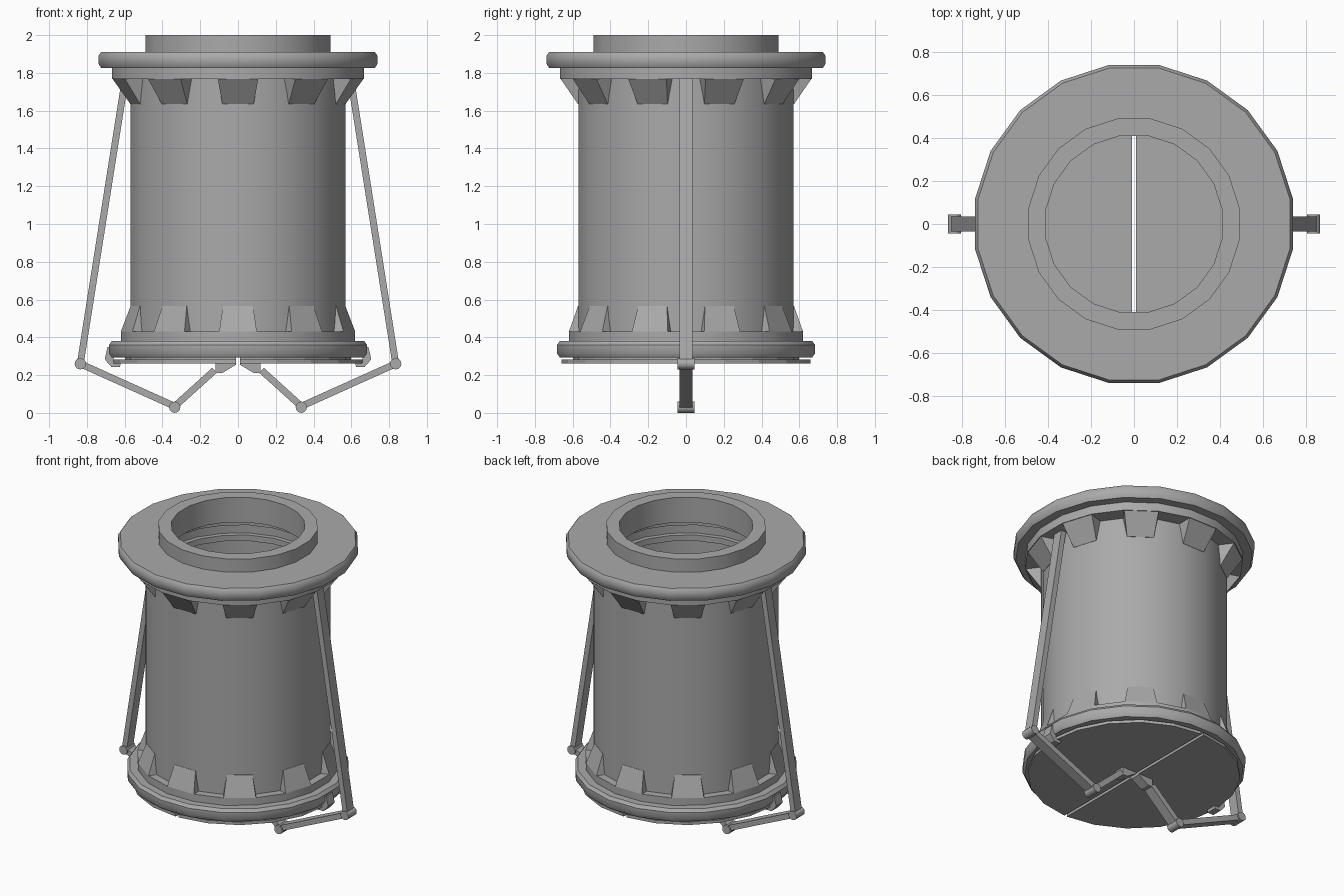
import bpy, bmesh, math
from mathutils import Vector, Matrix

if "Cube" in bpy.data.objects:
    bpy.data.objects.remove(bpy.data.objects["Cube"])

SIDES = 20
FLAT = math.cos(math.pi / SIDES)   # radii below are measured to the flat sides

steel = bpy.data.materials.new("grey_steel")
steel.diffuse_color = (0.40, 0.40, 0.40, 1)
steel.use_nodes = True
steel.node_tree.nodes["Principled BSDF"].inputs["Base Color"].default_value = steel.diffuse_color


def finish(name, bm, smooth=False):
    bmesh.ops.recalc_face_normals(bm, faces=bm.faces)
    mesh = bpy.data.meshes.new(name)
    bm.to_mesh(mesh)
    bm.free()
    mesh.materials.append(steel)
    ob = bpy.data.objects.new(name, mesh)
    bpy.context.collection.objects.link(ob)
    if smooth:
        bpy.ops.object.select_all(action='DESELECT')
        ob.select_set(True)
        bpy.context.view_layer.objects.active = ob
        bpy.ops.object.shade_smooth_by_angle(angle=math.radians(35))
    return ob


def ring(name, section):
    """Turn a closed (radius, height) section around the z axis."""
    bm = bmesh.new()
    loops = []
    for i in range(SIDES):
        a = 2 * math.pi * (i + 0.5) / SIDES
        loops.append([bm.verts.new((r / FLAT * math.cos(a), r / FLAT * math.sin(a), z))
                      for r, z in section])
    n = len(section)
    for i in range(SIDES):
        p, q = loops[i], loops[(i + 1) % SIDES]
        for j in range(n):
            k = (j + 1) % n
            bm.faces.new((p[j], q[j], q[k], p[k]))
    return finish(name, bm, True)


def prism(bm, outline, half):
    """Extrude an (x, z) outline along y from -half to half."""
    a = [bm.verts.new((x, -half, z)) for x, z in outline]
    b = [bm.verts.new((x, half, z)) for x, z in outline]
    bm.faces.new(a)
    bm.faces.new(b)
    for i in range(len(a)):
        j = (i + 1) % len(a)
        bm.faces.new((a[i], a[j], b[j], b[i]))


def mirrored(bm):
    """Copy the right-hand part to the left."""
    geo = bmesh.ops.duplicate(bm, geom=bm.verts[:] + bm.edges[:] + bm.faces[:])["geom"]
    bmesh.ops.scale(bm, vec=(-1, 1, 1), verts=[g for g in geo if isinstance(g, bmesh.types.BMVert)])


def bar(name, p, q, width, thick):
    """Flat bar between two (x, z) points, on both sides."""
    p, q = Vector(p), Vector(q)
    d = (q - p).normalized() * thick / 2
    s = Vector((-d.y, d.x))
    bm = bmesh.new()
    prism(bm, [p + s, q + s, q - s, p - s], width / 2)
    mirrored(bm)
    finish(name, bm)


def gussets(name, z_wide, z_tip, r_wide, w_wide, w_tip):
    """Ten wedge blocks that taper into the shell."""
    bm = bmesh.new()
    for i in range(10):
        rot = Matrix.Rotation(math.radians(36 * i - 90), 4, 'Z')
        pts = [(0.55, z_wide, w_wide), (r_wide, z_wide, w_wide),
               (0.572, z_tip, w_tip), (0.55, z_tip, w_tip)]
        l = [bm.verts.new(rot @ Vector((r, -w, z))) for r, z, w in pts]
        h = [bm.verts.new(rot @ Vector((r, w, z))) for r, z, w in pts]
        bm.faces.new(l)
        bm.faces.new(h)
        for j in range(4):
            k = (j + 1) % 4
            bm.faces.new((l[j], l[k], h[k], h[j]))
    finish(name, bm)


# Drum: filler neck, flanges, shell
ring("filler_neck", [(0.49, 1.90), (0.49, 2.0), (0.41, 2.0), (0.41, 1.83), (0.49, 1.83)])
ring("top_flange", [(0.45, 1.91), (0.725, 1.91), (0.739, 1.89), (0.739, 1.85),
                    (0.725, 1.825), (0.45, 1.825)])
ring("top_plate", [(0.50, 1.825), (0.668, 1.825), (0.668, 1.768), (0.50, 1.768)])
ring("drum_shell", [(0.57, 1.77), (0.57, 0.38), (0.53, 0.38), (0.53, 1.77)])
ring("inner_ledge", [(0.54, 1.70), (0.50, 1.70), (0.50, 1.66), (0.54, 1.66)])
ring("bottom_plate", [(0.53, 0.43), (0.62, 0.43), (0.62, 0.375), (0.53, 0.375)])
ring("bottom_flange", [(0.53, 0.38), (0.668, 0.38), (0.683, 0.36), (0.683, 0.315),
                       (0.668, 0.293), (0.53, 0.293)])
gussets("top_gussets", 1.77, 1.635, 0.665, 0.107, 0.083)
gussets("bottom_gussets", 0.43, 0.565, 0.62, 0.10, 0.08)


# Two half-round discharge doors with a narrow gap between them
def half_disc(bm, r, z0, z1, gap):
    pts = []
    rr = r / FLAT
    for i in range(-5, 6):
        a = math.radians(18 * i + (9 if i == -5 else -9 if i == 5 else 0))
        if abs(i) < 5:
            a = math.radians(18 * i)
        pts.append((rr * math.cos(a), rr * math.sin(a)))
    edge = math.sqrt(rr * rr - gap * gap)
    pts = [(gap, -edge)] + pts[1:-1] + [(gap, edge)]
    lo = [bm.verts.new((x, y, z0)) for x, y in pts]
    hi = [bm.verts.new((x, y, z1)) for x, y in pts]
    bm.faces.new(lo)
    bm.faces.new(hi)
    for i in range(len(lo)):
        j = (i + 1) % len(lo)
        bm.faces.new((lo[i], lo[j], hi[j], hi[i]))


bm = bmesh.new()
half_disc(bm, 0.65, 0.262, 0.282, 0.01)
half_disc(bm, 0.59, 0.282, 0.294, 0.01)
mirrored(bm)
finish("discharge_doors", bm)

# Opening linkage on both sides
TOP, KNEE, FOOT, DOOR = (0.595, 1.78), (0.835, 0.26), (0.335, 0.035), (0.125, 0.225)
bar("pull_rods", TOP, KNEE, 0.07, 0.036)
bar("lower_links", KNEE, FOOT, 0.07, 0.036)
bar("door_links", FOOT, DOOR, 0.07, 0.036)

bm = bmesh.new()
for x, z in (KNEE, (FOOT[0], 0.03)):
    prism(bm, [(x + 0.03 * math.cos(math.pi * i / 6), z + 0.03 * math.sin(math.pi * i / 6))
               for i in range(12)], 0.045)
mirrored(bm)
finish("pivot_pins", bm, True)

# Brackets on the doors and hinges at the rim
bm = bmesh.new()
prism(bm, [(0.01, 0.28), (0.12, 0.28), (0.12, 0.21), (0.085, 0.21), (0.01, 0.255)], 0.035)
mirrored(bm)
finish("door_brackets", bm)

bm = bmesh.new()
prism(bm, [(0.62, 0.265), (0.625, 0.243), (0.67, 0.243), (0.69, 0.265), (0.705, 0.285),
           (0.70, 0.31), (0.69, 0.35), (0.66, 0.35), (0.66, 0.265)], 0.035)
mirrored(bm)
finish("door_hinges", bm)
